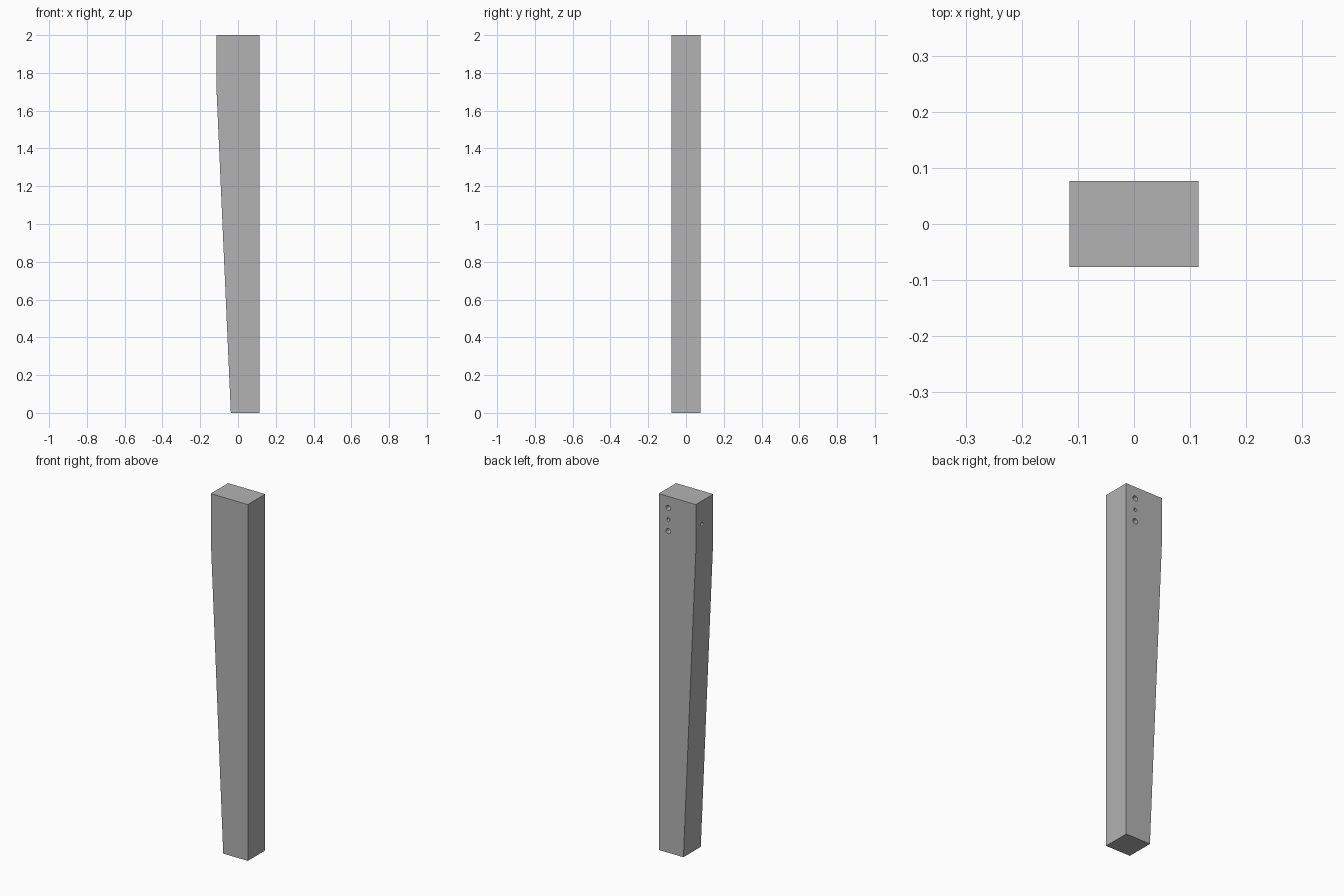
import bpy, math
from mathutils import Vector

cube = bpy.data.objects.get("Cube")
if cube:
    bpy.data.objects.remove(cube, do_unlink=True)

GREY = (0.45, 0.45, 0.45, 1.0)
mat = bpy.data.materials.new("plain grey")
mat.use_nodes = True
mat.diffuse_color = GREY
bsdf = next(n for n in mat.node_tree.nodes if n.type == 'BSDF_PRINCIPLED')
bsdf.inputs["Base Color"].default_value = GREY

HALF_W, HALF_D, HEIGHT = 0.115, 0.077, 2.0


def extruded_profile(name, profile, half_depth):
    """Solid made from an x-z outline, extruded along y."""
    n = len(profile)
    verts = [(x, y, z) for y in (-half_depth, half_depth) for x, z in profile]
    faces = [list(range(n)), list(range(2 * n - 1, n - 1, -1))]
    faces += [[(i + 1) % n, i, n + i, n + (i + 1) % n] for i in range(n)]
    mesh = bpy.data.meshes.new(name)
    mesh.from_pydata(verts, [], faces)
    obj = bpy.data.objects.new(name, mesh)
    bpy.context.collection.objects.link(obj)
    mesh.materials.append(mat)
    return obj


def drill(target, name, start, direction, radius, depth):
    """Bore a flat-bottomed hole inward from a point on the surface."""
    d = Vector(direction)
    over = 0.02
    bpy.ops.mesh.primitive_cylinder_add(
        vertices=32, radius=radius, depth=depth + over,
        location=Vector(start) + d * (depth - over) / 2,
        rotation=d.to_track_quat('Z', 'Y').to_euler())
    cutter = bpy.context.object
    cutter.name = name
    cutter.data.materials.append(mat)
    cutter.hide_render = True
    mod = target.modifiers.new(name, 'BOOLEAN')
    mod.operation = 'DIFFERENCE'
    mod.solver = 'EXACT'
    mod.object = cutter
    bpy.context.view_layer.objects.active = target
    bpy.ops.object.modifier_apply(modifier=name)
    bpy.data.objects.remove(cutter, do_unlink=True)


# Leg: straight block at the top, tapering on one side down to the foot
leg = extruded_profile("tapered_leg", [
    (-0.038, 0), (HALF_W, 0), (HALF_W, HEIGHT),
    (-HALF_W, HEIGHT), (-HALF_W, 1.74)], HALF_D)

# Two dowel holes with a bolt hole between them on the back
HOLE_X, HOLE_Z, SPACING = 0.056, 1.87, 0.065
for label, step, radius in (("upper_dowel_hole", 1, 0.0145),
                            ("bolt_hole", 0, 0.0096),
                            ("lower_dowel_hole", -1, 0.0145)):
    drill(leg, label, (HOLE_X, HALF_D, HOLE_Z + step * SPACING),
          (0, -1, 0), radius, 0.077)

# Cross hole on the tapered side
drill(leg, "cross_hole", (-HALF_W, 0.022, HOLE_Z), (1, 0, 0), 0.0096, 0.1)

bpy.ops.object.select_all(action='DESELECT')
leg.select_set(True)
bpy.context.view_layer.objects.active = leg
bpy.ops.object.shade_smooth_by_angle(angle=math.radians(30))
